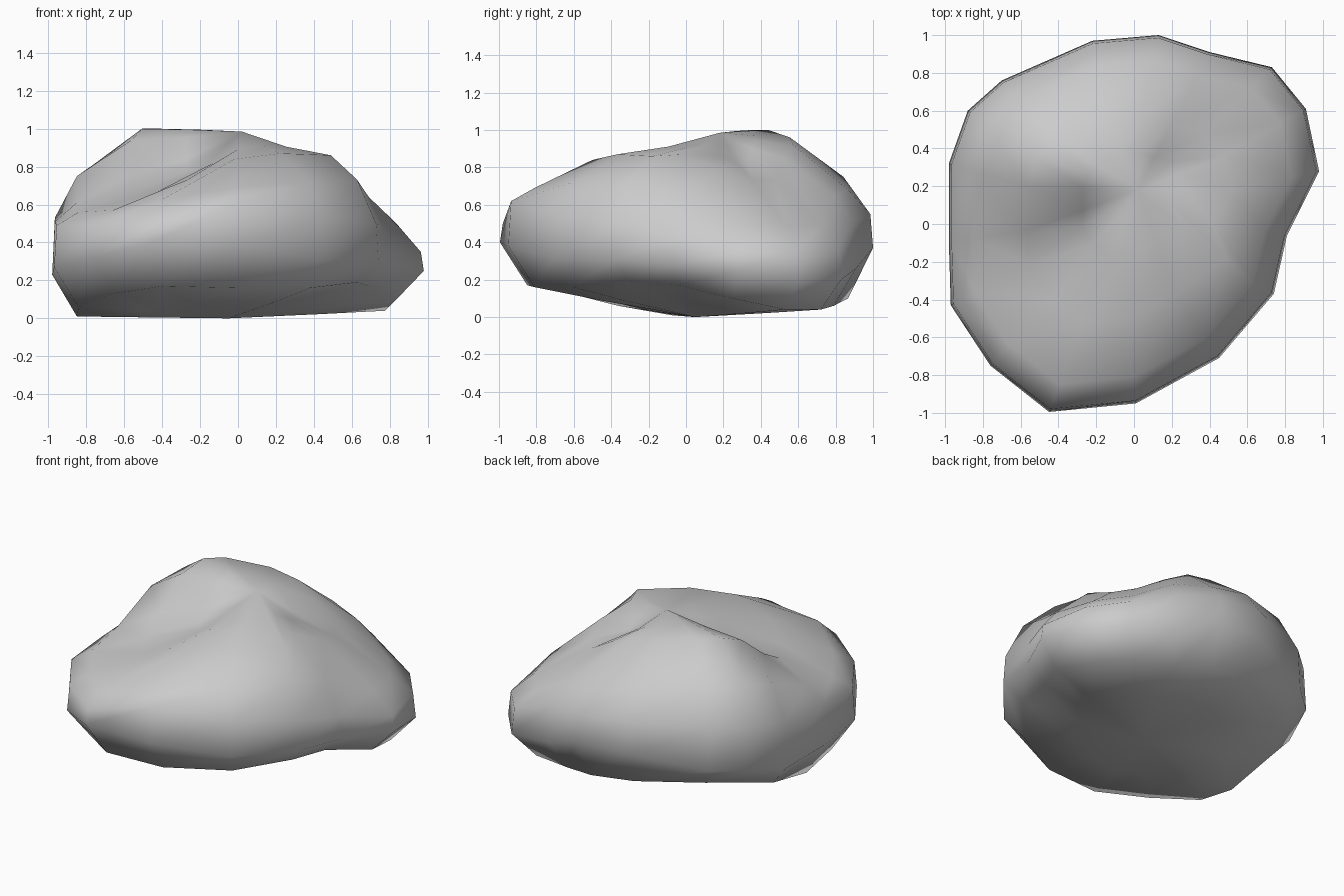
import bpy, bmesh
from mathutils import Vector

if "Cube" in bpy.data.objects:
    bpy.data.objects.remove(bpy.data.objects["Cube"])

# Outline stations, counter-clockwise from the right:
# x, y, underside z, lower girth z, upper girth z, shoulder z, crown z
STATIONS = [
    (.98, .28, .10, .25, .35, .50, .79), (.91, .61, .04, .20, .36, .48, .73),
    (.73, .83, .04, .20, .37, .49, .74), (.40, .91, .06, .26, .51, .65, .85),
    (.13, 1.0, .10, .37, .55, .68, .92), (-.22, .97, .13, .37, .58, .75, .96),
    (-.70, .76, .16, .30, .58, .81, 1.0), (-.88, .60, .15, .29, .58, .81, 1.0),
    (-.98, .32, .08, .23, .53, .75, .94), (-.98, -.10, .01, .23, .51, .61, .76),
    (-.97, -.43, .06, .27, .49, .56, .66), (-.76, -.75, .13, .32, .49, .57, .66),
    (-.45, -.995, .17, .40, .50, .63, .73), (.01, -.95, .16, .38, .62, .69, .84),
    (.45, -.71, .16, .31, .55, .72, .87), (.74, -.37, .19, .31, .50, .73, .88),
    (.81, -.06, .17, .28, .43, .64, .87),
]
CX, CY = -.05, .05
TOP = Vector((.02, .18, .985))

bm = bmesh.new()


def ring(scale, heights):
    return [bm.verts.new((CX + (s[0] - CX) * scale, CY + (s[1] - CY) * scale, z))
            for s, z in zip(STATIONS, heights)]


# Rings from the underside to the crown
rings = [ring(.5, [s[2] * .55 for s in STATIONS])]
for column, scale in zip(range(2, 7), (.86, 1.0, .985, .86, .55)):
    rings.append(ring(scale, [s[column] for s in STATIONS]))

# High corner at the front right of the crown
rings[-1][15].co = (.49, -.18, .86)

# Inner crown ring, kept low so the front slope is slightly hollow
inner = []
for v in rings[-1]:
    p = v.co.lerp(TOP, .5)
    p.z = v.co.z + (TOP.z - v.co.z) * .36
    inner.append(bm.verts.new(p))
rings.append(inner)

# Side faces and the two closing fans
n = len(STATIONS)
base = bm.verts.new((CX, CY, 0))
peak = bm.verts.new(TOP)
for i in range(n):
    j = (i + 1) % n
    for low, high in zip(rings, rings[1:]):
        bm.faces.new((low[i], low[j], high[j], high[i]))
    bm.faces.new((rings[0][j], rings[0][i], base))
    bm.faces.new((rings[-1][i], rings[-1][j], peak))
bmesh.ops.recalc_face_normals(bm, faces=bm.faces)
for f in bm.faces:
    f.smooth = True

mesh = bpy.data.meshes.new("boulder")
bm.to_mesh(mesh)
bm.free()
boulder = bpy.data.objects.new("boulder", mesh)
bpy.context.collection.objects.link(boulder)
